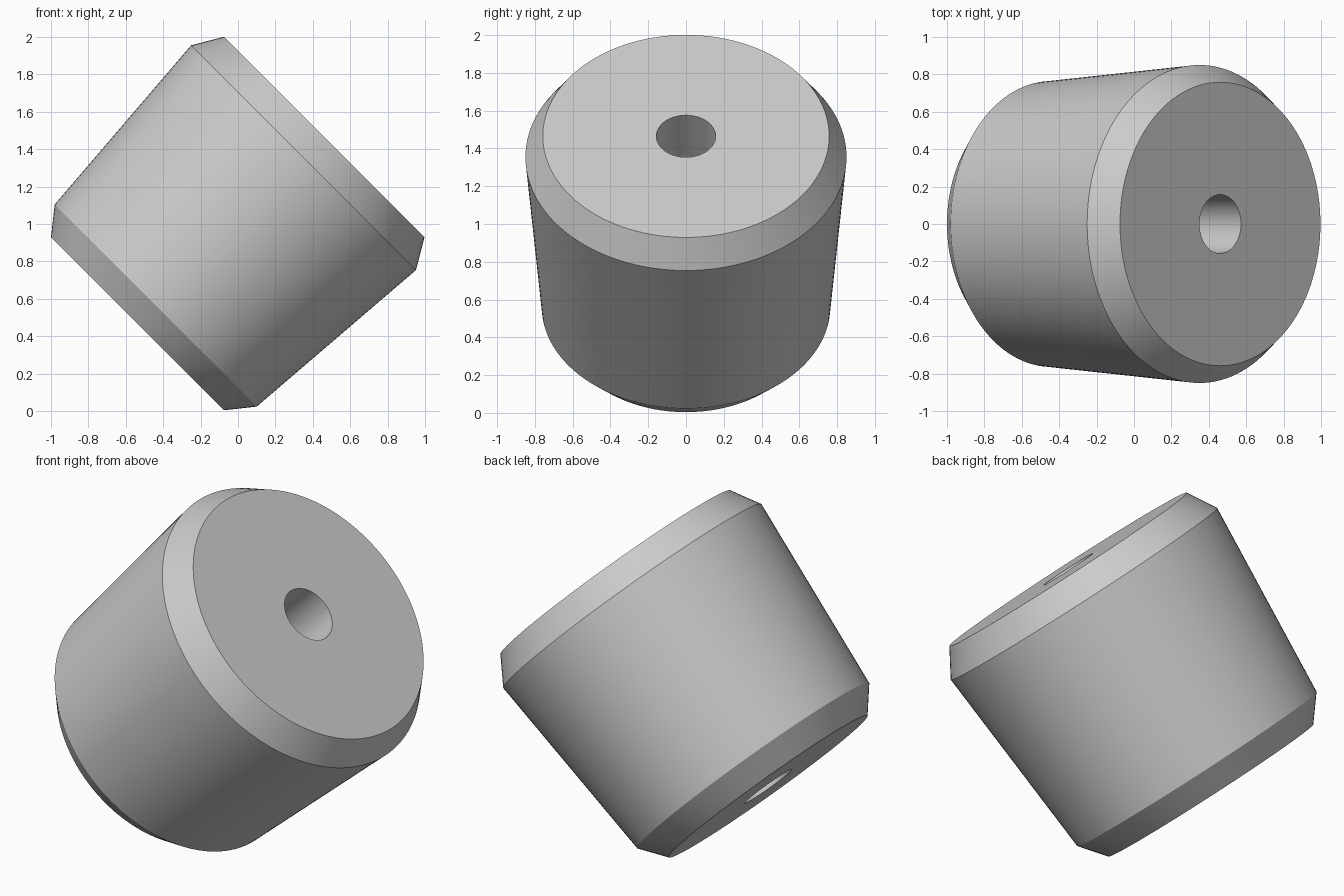
import bpy, bmesh, math
from mathutils import Matrix, Vector

cube = bpy.data.objects.get("Cube")
if cube:
    bpy.data.objects.remove(cube, do_unlink=True)

SEGMENTS = 128

grey = bpy.data.materials.new("plain_grey")
grey.use_nodes = True
colour = (0.6, 0.6, 0.6, 1)
grey.diffuse_color = colour
grey.node_tree.nodes["Principled BSDF"].inputs["Base Color"].default_value = colour

# Closed (radius, height) section: through bore, lower bevel, tapered wall, upper bevel
bore = 0.157
length = 1.412
section = [(bore, 0), (0.654, 0), (0.764, 0.138),
           (0.85, length - 0.156), (0.758, length), (bore, length)]

# Revolve the section into rings and bridge them
bm = bmesh.new()
rings = []
for radius, height in section:
    rings.append([bm.verts.new((radius * math.cos(a), radius * math.sin(a), height))
                  for a in (2 * math.pi * i / SEGMENTS for i in range(SEGMENTS))])
for k, lower in enumerate(rings):
    upper = rings[(k + 1) % len(rings)]
    for i in range(SEGMENTS):
        j = (i + 1) % SEGMENTS
        bm.faces.new((lower[i], lower[j], upper[j], upper[i]))
bmesh.ops.recalc_face_normals(bm, faces=bm.faces)

# Tilt the axis towards the left and set it in place
tilt = Matrix.Rotation(math.radians(45), 4, 'Y')
bm.transform(Matrix.Translation(Vector((-0.5375, 0, 0.4665))) @ tilt)

mesh = bpy.data.meshes.new("tapered_bushing")
bm.to_mesh(mesh)
bm.free()
mesh.materials.append(grey)
bushing = bpy.data.objects.new("tapered_bushing", mesh)
bpy.context.collection.objects.link(bushing)

# Smooth round walls with crisp bevel edges
bpy.ops.object.select_all(action='DESELECT')
bushing.select_set(True)
bpy.context.view_layer.objects.active = bushing
bpy.ops.object.shade_smooth_by_angle(angle=math.radians(25))
